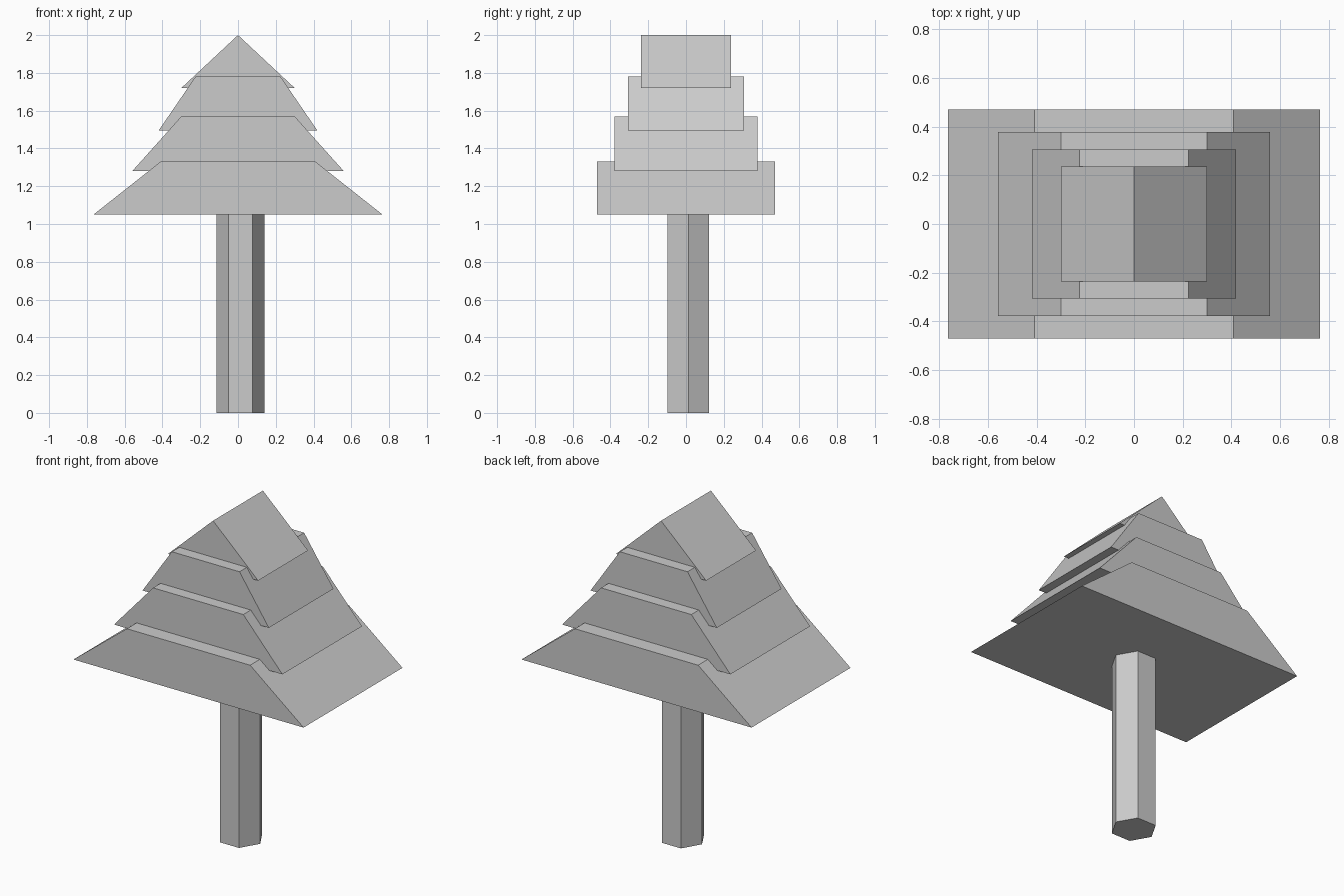
import bpy
import bmesh
import math
from mathutils import Vector

default_cube = bpy.data.objects.get("Cube")
if default_cube:
    bpy.data.objects.remove(default_cube, do_unlink=True)

# One plain grey for the whole tree
grey = bpy.data.materials.new("light_grey")
grey.use_nodes = True
colour = (0.6, 0.6, 0.6, 1)
grey.diffuse_color = colour
for node in grey.node_tree.nodes:
    if node.type == "BSDF_PRINCIPLED":
        node.inputs["Base Color"].default_value = colour


def prism(name, profile, direction):
    """Closed flat-shaded solid: a profile swept along a straight direction."""
    bm = bmesh.new()
    face = bm.faces.new([bm.verts.new(p) for p in profile])
    swept = bmesh.ops.extrude_face_region(bm, geom=[face], use_keep_orig=True)
    moved = [v for v in swept["geom"] if isinstance(v, bmesh.types.BMVert)]
    bmesh.ops.translate(bm, verts=moved, vec=Vector(direction))
    bmesh.ops.recalc_face_normals(bm, faces=bm.faces)
    mesh = bpy.data.meshes.new(name)
    bm.to_mesh(mesh)
    bm.free()
    mesh.materials.append(grey)
    obj = bpy.data.objects.new(name, mesh)
    bpy.context.collection.objects.link(obj)
    return obj


# Six-sided trunk, slightly off centre
offset, radius = 0.012, 0.127
hexagon = [(offset + radius * math.cos(math.tau * i / 6),
            offset + radius * math.sin(math.tau * i / 6), 0) for i in range(6)]
prism("trunk", hexagon, (0, 0, 1.05))

# Foliage tiers: base z, top z, base half width, top half width, half depth
tiers = {
    "bottom_foliage": (1.05, 1.33, 0.765, 0.41, 0.47),
    "lower_foliage": (1.28, 1.57, 0.56, 0.30, 0.378),
    "upper_foliage": (1.495, 1.78, 0.42, 0.225, 0.307),
    "top_foliage": (1.72, 2.0, 0.30, 0, 0.237),
}
for name, (base, top, wide, narrow, depth) in tiers.items():
    profile = [(-wide, -depth, base), (wide, -depth, base), (narrow, -depth, top)]
    if narrow:
        profile.append((-narrow, -depth, top))
    prism(name, profile, (0, 2 * depth, 0))
